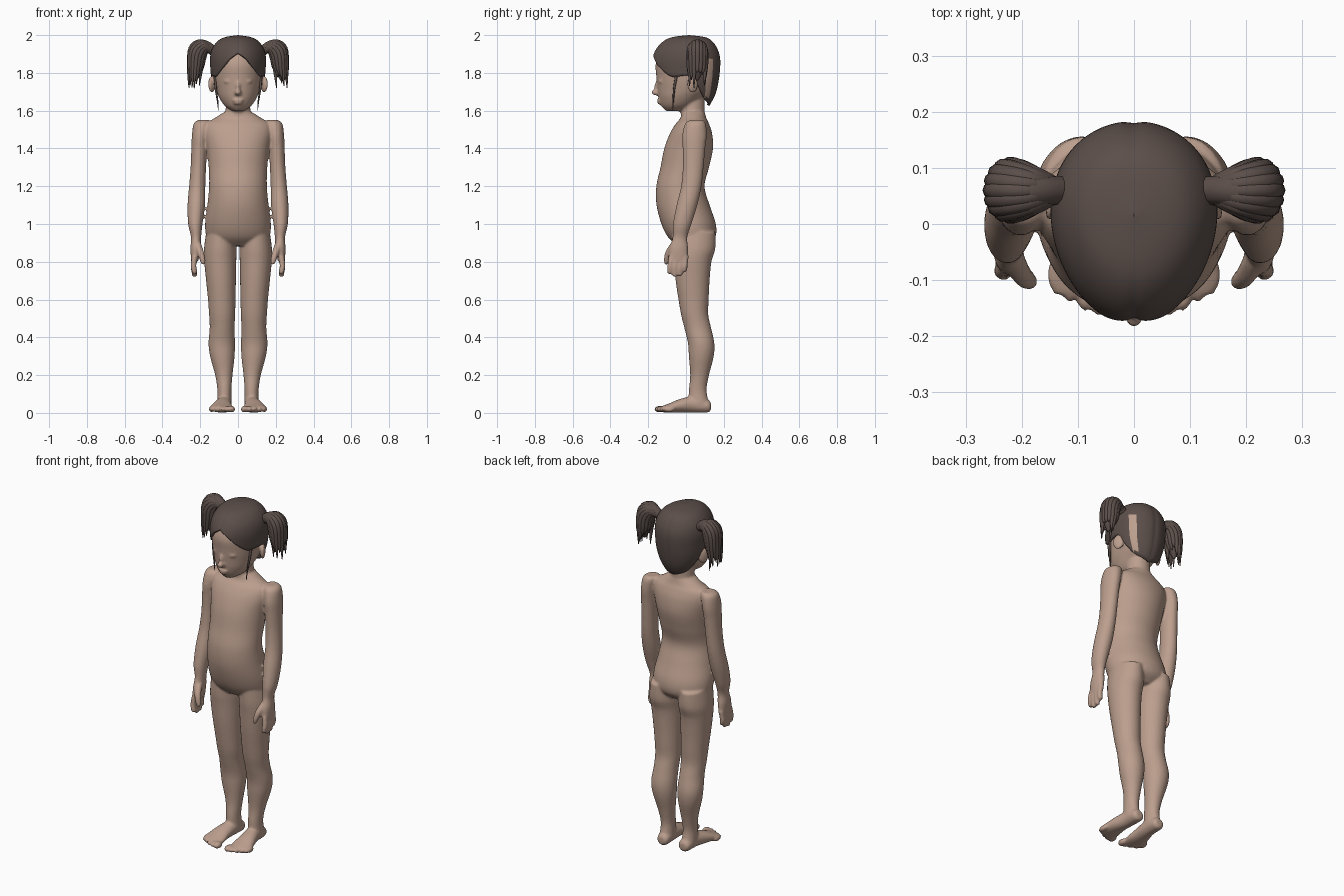
import bpy, bmesh, math, random
from mathutils import Matrix, Vector

random.seed(4)
PI = math.pi


def material(name, rgb):
    m = bpy.data.materials.new(name)
    m.diffuse_color = (*rgb, 1)
    return m


SKIN = material("skin tan", (0.50, 0.345, 0.27))
HAIR = material("hair dark brown", (0.105, 0.077, 0.068))


def catmull(rows, n=5):
    """Smoothly refine a list of equal-length tuples."""
    out = []
    for i in range(len(rows) - 1):
        p = [rows[max(0, min(len(rows) - 1, i + k))] for k in (-1, 0, 1, 2)]
        for s in range(n):
            t = s / n
            out.append([0.5 * (2 * b + (c - a) * t + (2 * a - 5 * b + 4 * c - d) * t * t
                               + (3 * b - a - 3 * c + d) * t ** 3) for a, b, c, d in zip(*p)])
    return out + [list(rows[-1])]


def loft(bm, rings, axis="z", side=1, seg=28):
    """Rings are (x, y, z, rx, r2): ellipses stacked along z or along y."""
    loops = []
    for x, y, z, rx, r2 in catmull(rings):
        loop = []
        for k in range(seg):
            c, s = rx * math.cos(2 * PI * k / seg), r2 * math.sin(2 * PI * k / seg)
            co = (side * (x + c), y + s, z) if axis == "z" else (side * (x + c), y, z + s)
            loop.append(bm.verts.new(co))
        loops.append(loop)
    faces = [bm.faces.new(loops[0]), bm.faces.new(loops[-1])]
    for a, b in zip(loops, loops[1:]):
        for k in range(seg):
            j = (k + 1) % seg
            faces.append(bm.faces.new((a[k], a[j], b[j], b[k])))
    bmesh.ops.recalc_face_normals(bm, faces=faces)


def ball(bm, loc, size, rot=0):
    m = Matrix.Translation(loc) @ Matrix.Rotation(rot, 4, "Z") @ Matrix.Diagonal((*size, 1))
    bmesh.ops.create_uvsphere(bm, u_segments=20, v_segments=14, radius=1, matrix=m)


def finish(name, bm, mats):
    me = bpy.data.meshes.new(name)
    bm.to_mesh(me)
    bm.free()
    for m in mats:
        me.materials.append(m)
    for p in me.polygons:
        p.use_smooth = True
    ob = bpy.data.objects.new(name, me)
    bpy.context.collection.objects.link(ob)
    return ob


def apply_all(ob):
    bpy.ops.object.select_all(action="DESELECT")
    bpy.context.view_layer.objects.active = ob
    ob.select_set(True)
    for m in list(ob.modifiers):
        bpy.ops.object.modifier_apply(modifier=m.name)


# Torso: (z, half width, front y, back y)
bm = bmesh.new()
torso = [(0.885, 0.12, -0.045, 0.11), (0.93, 0.165, -0.095, 0.155), (1.0, 0.174, -0.13, 0.158),
         (1.1, 0.162, -0.156, 0.125), (1.2, 0.153, -0.157, 0.098), (1.3, 0.155, -0.135, 0.122),
         (1.4, 0.165, -0.115, 0.143), (1.48, 0.178, -0.085, 0.138), (1.53, 0.17, -0.055, 0.122),
         (1.56, 0.125, -0.03, 0.108), (1.59, 0.078, -0.025, 0.1)]
loft(bm, [(0, (f + b) / 2, z, w, (b - f) / 2) for z, w, f, b in torso], seg=48)

# Neck and head
loft(bm, [(0, 0.04, 1.5, 0.08, 0.06), (0, 0.035, 1.6, 0.066, 0.064), (0, 0.03, 1.72, 0.064, 0.07)])
loft(bm, [(0, -0.065, 1.598, 0.03, 0.04), (0, -0.045, 1.625, 0.07, 0.085),
          (0, -0.025, 1.67, 0.1, 0.12), (0, 0, 1.72, 0.119, 0.152), (0, 0.003, 1.78, 0.13, 0.16),
          (0, 0.005, 1.85, 0.134, 0.165), (0, 0.01, 1.92, 0.12, 0.14),
          (0, 0.01, 1.965, 0.08, 0.095), (0, 0.01, 1.98, 0.03, 0.04)], seg=48)

# Nose, lips
ball(bm, (0, -0.155, 1.697), (0.018, 0.03, 0.017))
ball(bm, (0, -0.15, 1.725), (0.012, 0.018, 0.035))
ball(bm, (0, -0.137, 1.655), (0.03, 0.018, 0.009))
ball(bm, (0, -0.133, 1.64), (0.026, 0.018, 0.009))

for s in (-1, 1):
    # Ear, closed eyelid
    ball(bm, (s * 0.138, 0.035, 1.74), (0.014, 0.032, 0.045), s * 0.5)
    ball(bm, (s * 0.05, -0.128, 1.755), (0.026, 0.018, 0.014), s * 0.35)
    # Arm and palm
    loft(bm, [(0.182, 0.055, 1.55, 0.03, 0.035), (0.19, 0.05, 1.53, 0.045, 0.055),
              (0.2, 0.045, 1.47, 0.044, 0.065), (0.205, 0.042, 1.4, 0.042, 0.06),
              (0.21, 0.038, 1.3, 0.041, 0.055), (0.216, 0.028, 1.2, 0.043, 0.054),
              (0.221, 0.005, 1.1, 0.046, 0.055), (0.226, -0.02, 1.0, 0.038, 0.049),
              (0.222, -0.032, 0.93, 0.027, 0.039), (0.225, -0.038, 0.87, 0.027, 0.05),
              (0.229, -0.04, 0.805, 0.019, 0.051)], side=s)
    # Fingers and thumb
    for y, tip in ((-0.078, 0.735), (-0.051, 0.72), (-0.024, 0.725), (0.0, 0.745)):
        loft(bm, [(0.229, y, 0.83, 0.015, 0.015), (0.235, y - 0.006, 0.78, 0.015, 0.015),
                  (0.23, y - 0.008, tip + 0.008, 0.014, 0.014),
                  (0.229, y - 0.008, tip, 0.007, 0.007)], side=s, seg=12)
    loft(bm, [(0.215, -0.06, 0.9, 0.02, 0.02), (0.2, -0.09, 0.855, 0.019, 0.019),
              (0.188, -0.102, 0.81, 0.016, 0.016), (0.183, -0.106, 0.785, 0.008, 0.008)],
         side=s, seg=12)
    # Leg
    loft(bm, [(0.092, 0.04, 0.96, 0.076, 0.115), (0.094, 0.041, 0.87, 0.086, 0.114),
              (0.094, 0.035, 0.8, 0.085, 0.1), (0.09, 0.035, 0.7, 0.079, 0.09),
              (0.086, 0.04, 0.6, 0.073, 0.08), (0.084, 0.046, 0.52, 0.069, 0.072),
              (0.084, 0.062, 0.45, 0.066, 0.071), (0.086, 0.08, 0.37, 0.07, 0.07),
              (0.083, 0.081, 0.3, 0.065, 0.066), (0.075, 0.072, 0.2, 0.046, 0.05),
              (0.072, 0.062, 0.12, 0.037, 0.047), (0.072, 0.067, 0.05, 0.039, 0.055)], side=s)
    # Foot and toes
    loft(bm, [(0.07, 0.132, 0.034, 0.02, 0.018), (0.07, 0.115, 0.036, 0.035, 0.034),
              (0.073, 0.04, 0.045, 0.04, 0.043), (0.083, -0.03, 0.038, 0.05, 0.036),
              (0.088, -0.09, 0.026, 0.061, 0.024), (0.087, -0.125, 0.02, 0.058, 0.017)],
         axis="y", side=s)
    for i in range(5):
        ball(bm, (s * (0.036 + i * 0.026), -0.138 + 0.006 * i * i * 0.5, 0.02),
             (0.021 if i == 0 else 0.0145, 0.03, 0.018 if i == 0 else 0.016))

# Blend all body parts into one smooth surface
body = finish("body", bm, [SKIN])
rm = body.modifiers.new("blend", "REMESH")
rm.mode = "VOXEL"
rm.voxel_size = 0.0062
rm.use_smooth_shade = True
sm = body.modifiers.new("soften", "SMOOTH")
sm.factor = 0.5
sm.iterations = 6
apply_all(body)

# Hair cap: half-section rings (z, centre y, rx, ry) over a hairline by angle from the front
CAP = catmull([(1.6, 0.035, 0.06, 0.075), (1.68, 0.02, 0.108, 0.135), (1.75, 0.008, 0.136, 0.165),
               (1.82, 0.002, 0.145, 0.18), (1.88, 0.002, 0.147, 0.18), (1.93, 0.005, 0.135, 0.162),
               (1.97, 0.01, 0.105, 0.128), (1.99, 0.015, 0.065, 0.085), (2.0, 0.015, 0.001, 0.001)], 8)
LINE = catmull([(0, 1.905), (20, 1.875), (38, 1.83), (62, 1.78), (85, 1.785), (102, 1.775),
                (115, 1.7), (135, 1.65), (180, 1.625)], 6)


def lookup(table, v):
    for a, b in zip(table, table[1:]):
        if v <= b[0]:
            t = max(0, (v - a[0]) / (b[0] - a[0]))
            return [p + (q - p) * t for p, q in zip(a[1:], b[1:])]
    return table[-1][1:]


bm = bmesh.new()
N, M = 120, 28
grid = []
for i in range(N):
    deg = 360 * i / N
    a = math.radians(deg)
    low = lookup(LINE, min(deg, 360 - deg))[0]
    col = []
    for j in range(M):
        z = low + (2.0 - low) * math.sin(j / (M - 1) * PI / 2)
        yc, rx, ry = lookup(CAP, z)
        k = 1 - 0.02 * math.exp(-(math.sin(a) * rx / 0.012) ** 2)  # centre parting
        col.append(bm.verts.new((rx * math.sin(a) * (1 - 0.12 * math.cos(a)),
                                 yc - ry * math.cos(a) * k, z)))
    grid.append(col)
for i in range(N):
    a, b = grid[i], grid[(i + 1) % N]
    for j in range(M - 1):
        f = bm.faces.new((a[j], b[j], b[j + 1], a[j + 1]))
        # bare scalp strip behind one bunch
        if 126 < 360 * (i + 0.5) / N < 141 and 1.67 < f.calc_center_median().z < 1.88:
            f.material_index = 1
bmesh.ops.remove_doubles(bm, verts=bm.verts, dist=0.0004)
bmesh.ops.recalc_face_normals(bm, faces=bm.faces)
cap = finish("hair_cap", bm, [HAIR, SKIN])
so = cap.modifiers.new("thickness", "SOLIDIFY")
so.thickness = 0.014
apply_all(cap)


def strands(name, paths):
    """Tapered round strands; each path is a list of (x, y, z, radius)."""
    bm = bmesh.new()
    for path in paths:
        pts = catmull(path, 5)
        loops = []
        for i, p in enumerate(pts):
            d = Vector(pts[min(i + 1, len(pts) - 1)][:3]) - Vector(pts[max(i - 1, 0)][:3])
            u = d.cross(Vector((0, 1, 0))).normalized()
            v = d.cross(u).normalized()
            loops.append([bm.verts.new(Vector(p[:3]) + p[3] * (u * math.cos(k * PI / 5)
                          + v * math.sin(k * PI / 5))) for k in range(10)])
        bm.faces.new(loops[0])
        bm.faces.new(loops[-1])
        for a, b in zip(loops, loops[1:]):
            for k in range(10):
                bm.faces.new((a[k], a[(k + 1) % 10], b[(k + 1) % 10], b[k]))
    bmesh.ops.recalc_face_normals(bm, faces=bm.faces)
    return finish(name, bm, [HAIR])


for s, label in ((-1, "left"), (1, "right")):
    # Bunch: a thick core with loose strands around it
    paths = [[(s * 0.13, 0.06, 1.915, 0.026), (s * 0.165, 0.06, 1.94, 0.028),
              (s * 0.2, 0.06, 1.935, 0.04), (s * 0.217, 0.062, 1.88, 0.043),
              (s * 0.226, 0.062, 1.82, 0.034), (s * 0.23, 0.06, 1.76, 0.006)]]
    for i in range(16):
        c, q = math.cos(i * PI / 8), math.sin(i * PI / 8)
        tip = random.uniform(1.71, 1.82)
        paths.append([(s * 0.14, 0.06 + 0.012 * q, 1.92 + 0.01 * c, 0.012),
                      (s * (0.182 + 0.012 * c), 0.06 + 0.03 * q, 1.94 + 0.022 * c, 0.016),
                      (s * (0.215 + 0.03 * c), 0.06 + 0.042 * q, 1.905 + 0.025 * c, 0.017),
                      (s * (0.225 + 0.032 * c), 0.06 + 0.044 * q, 1.83, 0.013),
                      (s * (0.232 + 0.03 * c), 0.058 + 0.042 * q, tip, 0.002)])
    strands(label + "_hair_bunch", paths)
    # Thin wisp in front of the ear
    strands(label + "_hair_wisp", [[(s * 0.122, -0.05, 1.79, 0.008), (s * 0.118, -0.062, 1.72, 0.006),
                                    (s * 0.108, -0.068, 1.65, 0.004), (s * 0.104, -0.07, 1.6, 0.001)]])
